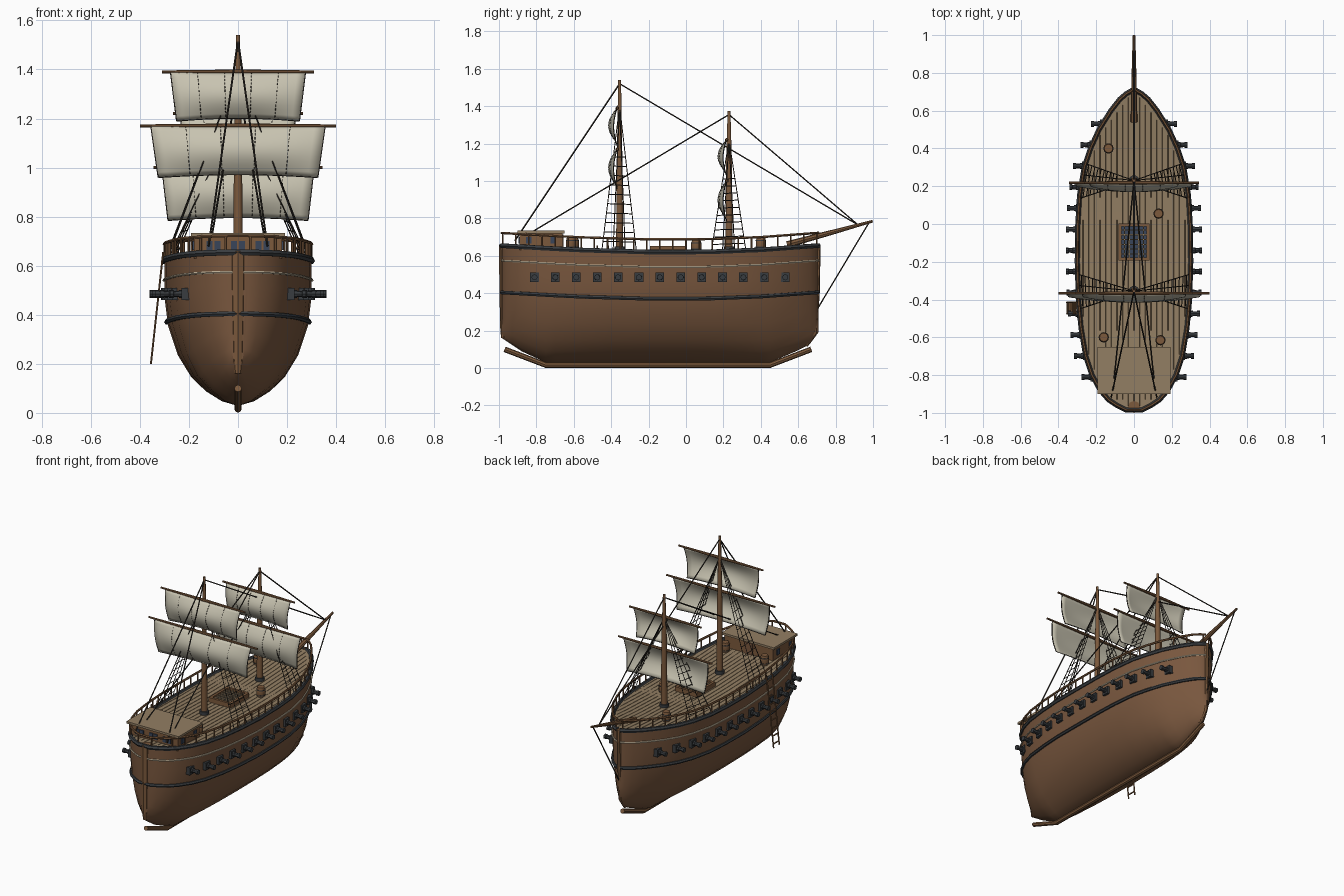
import bpy, bmesh, math
from mathutils import Vector

if "Cube" in bpy.data.objects:
    bpy.data.objects.remove(bpy.data.objects["Cube"])


def mat(name, col):
    m = bpy.data.materials.new(name)
    m.diffuse_color = (*col, 1)
    m.use_nodes = True
    m.node_tree.nodes["Principled BSDF"].inputs["Base Color"].default_value = m.diffuse_color
    return m


HULL = mat("hull_wood", (0.19, 0.095, 0.048))
WOOD = mat("spar_wood", (0.2, 0.1, 0.045))
DECK = mat("deck_wood", (0.29, 0.21, 0.125))
SEAM = mat("deck_seam", (0.13, 0.085, 0.045))
IRON = mat("iron", (0.04, 0.045, 0.05))
ROPE = mat("rope", (0.03, 0.025, 0.02))
SAIL = mat("canvas", (0.58, 0.55, 0.44))
TRIM = mat("trim", (0.5, 0.42, 0.3))
GLASS = mat("glass", (0.04, 0.06, 0.1))


def finish(name, me, m, smooth=True):
    ob = bpy.data.objects.new(name, me)
    bpy.context.collection.objects.link(ob)
    me.materials.clear()
    me.materials.append(m)
    if smooth:
        bpy.ops.object.select_all(action='DESELECT')
        bpy.context.view_layer.objects.active = ob
        ob.select_set(True)
        bpy.ops.object.shade_smooth_by_angle(angle=math.radians(40))
    return ob


def tubes(name, paths, r, m, res=1):
    """Round bars along paths; a path point is (x, y, z) or (x, y, z, radius)."""
    cu = bpy.data.curves.new(name, 'CURVE')
    cu.dimensions, cu.bevel_depth, cu.bevel_resolution, cu.use_fill_caps = '3D', 1, res, True
    for path in paths:
        s = cu.splines.new('POLY')
        s.points.add(len(path) - 1)
        for p, c in zip(s.points, path):
            p.co = (c[0], c[1], c[2], 1)
            p.radius = c[3] if len(c) > 3 else r
    tmp = bpy.data.objects.new(name + "_curve", cu)
    bpy.context.collection.objects.link(tmp)
    dg = bpy.context.evaluated_depsgraph_get()
    me = bpy.data.meshes.new_from_object(tmp.evaluated_get(dg))
    bpy.data.objects.remove(tmp)
    return finish(name, me, m)


def boxes(name, items, m):
    bm = bmesh.new()
    for c, s in items:
        for v in bmesh.ops.create_cube(bm, size=1)['verts']:
            v.co = Vector(c) + Vector((v.co.x * s[0], v.co.y * s[1], v.co.z * s[2]))
    me = bpy.data.meshes.new(name)
    bm.to_mesh(me)
    return finish(name, me, m, False)


def grid(name, rows, m, caps=False):
    bm = bmesh.new()
    vs = [[bm.verts.new(p) for p in row] for row in rows]
    for a, b in zip(vs, vs[1:]):
        for i in range(len(a) - 1):
            bm.faces.new((a[i], a[i + 1], b[i + 1], b[i]))
    if caps:
        bm.faces.new(vs[0])
        bm.faces.new(vs[-1])
    bmesh.ops.recalc_face_normals(bm, faces=bm.faces)
    me = bpy.data.meshes.new(name)
    bm.to_mesh(me)
    return finish(name, me, m)


def interp(tab, x):
    if x <= tab[0][0]:
        return tab[0][1]
    for (a, u), (b, v) in zip(tab, tab[1:]):
        if x <= b:
            return u + (v - u) * (x - a) / (b - a)
    return tab[-1][1]


# Hull lines: half width, bottom, top edge along y, and the cross-section
WIDTH = [(-.985, .04), (-.96, .09), (-.93, .135), (-.88, .178), (-.8, .222), (-.7, .255), (-.55, .28), (-.4, .294),
         (-.2, .3), (0, .297), (.15, .288), (.3, .263), (.4, .23), (.5, .185), (.6, .122), (.66, .075), (.69, .04), (.708, .008)]
BOTTOM = [(-.985, .16), (-.88, .09), (-.75, .03), (.45, .03), (.6, .095), (.66, .125), (.708, .19)]
TOP = [(-1, .655), (-.6, .632), (-.2, .62), (.1, .62), (.4, .632), (.71, .655)]
SECT = [(0, .02), (.03, .22), (.1, .44), (.2, .64), (.35, .82), (.55, .95), (.75, 1), (1, 1)]
W = lambda y: interp(WIDTH, y)
ZT = lambda y: interp(TOP, y)
ST = sorted({round(a[0], 3) for a in WIDTH + BOTTOM})


def hx(y, z):
    zb = interp(BOTTOM, y)
    return W(y) * interp(SECT, (z - zb) / (ZT(y) - zb))


rows = []
for y in ST:
    zb, zt = interp(BOTTOM, y), ZT(y)
    half = [(W(y) * f, y, zb + (zt - zb) * t) for t, f in SECT]
    rows.append([(-x, y, z) for x, y, z in reversed(half)] + half)
grid("hull", rows, HULL, True)
grid("deck", [[(s * W(y) * .99, y, ZT(y) + .003) for s in (-1, 0, 1)] for y in ST], DECK)

# Plank seams on the deck
seams = []
for i in range(-9, 10):
    x = i * .03
    ys = [-.97 + k * .04 for k in range(42) if W(-.97 + k * .04) > abs(x) + .012]
    seams.append([(x, y, ZT(y) + .003) for y in ys])
tubes("deck_seams", seams, .0016, SEAM, 0)


# Bands and rails that run round the hull
def loop(dz, out=0):
    right = [(hx(y, ZT(y) + min(dz, 0)) + out, y, ZT(y) + dz) for y in reversed(ST)]
    return right + [(-x, y, z) for x, y, z in reversed(right)]


tubes("gunwale", [loop(0)], .014, IRON)
tubes("lower_wale", [loop(-.25, .003)], .011, IRON)
tubes("trim_band", [loop(-.08, .002)], .006, TRIM)
tubes("hand_rail", [loop(.068)], .007, WOOD)
posts = []
for k in range(25):
    y = -.98 + k * .07
    for s in (-1, 1):
        x = s * W(y)
        posts.append([(x, y, ZT(y)), (x, y, ZT(y) + .068)])
tubes("rail_posts", posts, .005, WOOD)

# Keel, stem and stern post
tubes("keel", [[(0, -.97, .1), (0, -.75, .016), (0, .45, .016), (0, .67, .1)]], .015, WOOD, 2)
tubes("stem_post", [[(0, .64, .12, .012), (0, .688, .19, .014), (0, .7, .4, .015), (0, .705, .66, .015)]], .014, WOOD, 2)
tubes("stern_post", [[(0, -.975, .16, .014), (0, -.972, .22, .022), (0, -.968, .45, .03), (0, -.968, .66, .032)]], .03, WOOD, 2)

# Guns and gun ports
guns, ports = [], []
for k in range(13):
    y, z = -.81 + k * .1117, .485
    for s in (-1, 1):
        x = hx(y, z)
        ports.append(((s * (x - .006), y, z), (.04, .046, .05)))
        prof = [(-.02, .017), (.025, .016), (.026, .013), (.046, .012), (.047, .016), (.062, .016)]
        guns.append([(s * (x + d), y, z, r) for d, r in prof])
boxes("gun_ports", ports, IRON)
tubes("guns", guns, .014, IRON, 2)

# Stern cabin with roof and windows
boxes("cabin", [((0, -.775, .675), (.36, .23, .09))], WOOD)
boxes("cabin_roof", [((0, -.775, .727), (.385, .25, .014))], DECK)
panes = [((cx + d, -.892, .683), (.025, .008, .036)) for cx in (-.1, 0, .1) for d in (-.016, .016)]
panes += [((s * .182, y, .683), (.008, .03, .036)) for s in (-1, 1) for y in (-.84, -.71)]
boxes("cabin_windows", panes, GLASS)
boxes("cabin_door", [((0, -.658, .675), (.06, .008, .08))], HULL)

# Deck hatch with grating
boxes("hatch_frame", [((s * .073, -.095, .637), (.016, .195, .032)) for s in (-1, 1)]
      + [((0, -.095 + s * .09, .637), (.146, .016, .032)) for s in (-1, 1)], WOOD)
boxes("hatch_opening", [((0, -.095, .63), (.14, .18, .012))], GLASS)
boxes("hatch_grating", [((-.05 + i * .025, -.095, .643), (.006, .17, .008)) for i in range(5)]
      + [((0, -.158 + i * .0252, .643), (.135, .006, .008)) for i in range(6)], DECK)

# Barrels
casks, hoops = [], []
for x, y in ((-.135, .4), (.13, .055), (-.16, -.6), (.14, -.615)):
    z = ZT(y)
    casks.append([(x, y, z + h, r) for h, r in ((0, .022), (.02, .027), (.045, .027), (.066, .022))])
    hoops += [[(x, y, z + h, .0275), (x, y, z + h + .005, .0275)] for h in (.013, .047)]
tubes("barrels", casks, .027, WOOD, 4)
tubes("barrel_hoops", hoops, .027, IRON, 4)

# Masts, yards, sails and shrouds: (name, y, top, shroud top, [yard z, yard half, sail top half, bottom half, foot z])
MASTS = [("main", -.355, 1.54, 1.4, [(1.39, .31, .275, .25, 1.19), (1.17, .4, .355, .325, .96)]),
         ("fore", .23, 1.375, 1.22, [(1.22, .265, .235, .215, 1.03), (1.0, .345, .31, .285, .785)])]
for name, my, top, sh, yards in MASTS:
    tubes(name + "_mast", [[(0, my, .6, .02), (0, my, 1.1, .016), (0, my, top, .008)]], .02, WOOD, 3)
    tubes(name + "_mast_collar", [[(0, my, .62), (0, my, .65)]], .028, IRON, 3)
    tubes(name + "_yards", [[(-h, my - .012, z, .006), (0, my - .012, z, .01), (h, my - .012, z, .006)]
                            for z, h, *_ in yards], .009, WOOD, 2)
    for part, (z, h, a, b, foot) in zip(("topsail", "course"), yards):
        def P(u, v, lift=0):
            return (u * (a + (b - a) * v), my - .014 - .045 * math.sin(math.pi * v) * (1 - .6 * u * u) - lift,
                    z + (foot - z) * v + .012 * (1 - u * u) * v)
        us, vs = [i / 8 - 1 for i in range(17)], [i / 10 for i in range(11)]
        sail = grid(f"{name}_{part}", [[P(u, v) for u in us] for v in vs], SAIL)
        sol = sail.modifiers.new("thickness", 'SOLIDIFY')
        sol.thickness, sol.offset = .004, 0
        edge = [[P(s, v) for v in vs] for s in (-1, 1)] + [[P(u, 1) for u in us]]
        tubes(f"{name}_{part}_bolt_rope", edge, .003, ROPE, 0)
        stitch = [[P(u, v, .002), P(u, v + .045, .002)] for u in (-.6, -.2, .2, .6) for v in [k / 13 for k in range(13)]]
        tubes(f"{name}_{part}_stitches", stitch, .0015, ROPE, 0)
    lines = []
    for s in (-1, 1):
        legs = []
        for d in (-.095, -.035, .03, .09):
            y = my + d
            legs.append((Vector((s * W(y), y, ZT(y))), Vector((0, my, sh))))
        lines += [[tuple(p), tuple(q)] for p, q in legs]
        for k in range(1, 11):
            lines.append([tuple(p.lerp(q, k * .065)) for p, q in legs])
    tubes(name + "_shrouds", lines, .0026, ROPE, 0)

# Bowsprit and stays
tubes("bowsprit", [[(0, .54, .66, .018), (0, .75, .717, .014), (0, .998, .785, .007)]], .015, WOOD, 2)
stays = [[(0, -.355, 1.52), (0, .92, .765)], [(0, .23, 1.355), (0, .92, .765)], [(0, .98, .78), (0, .705, .32)]]
for s in (-1, 1):
    stays += [[(0, -.355, 1.52), (s * .12, -.915, .68)], [(0, .23, 1.355), (s * .11, -.87, .7)]]
tubes("stays", stays, .004, ROPE)

# Boarding ladder on the left side
top_l, low_l = Vector((-.305, 0, .655)), Vector((-.355, 0, .2))
side = [[(p.x, y, p.z) for p in (top_l, low_l)] for y in (-.475, -.415)]
rungs = []
for k in range(9):
    p = top_l.lerp(low_l, (k + .5) / 9)
    rungs.append([(p.x, -.475, p.z), (p.x, -.415, p.z)])
tubes("boarding_ladder", side + rungs, .0045, WOOD)
